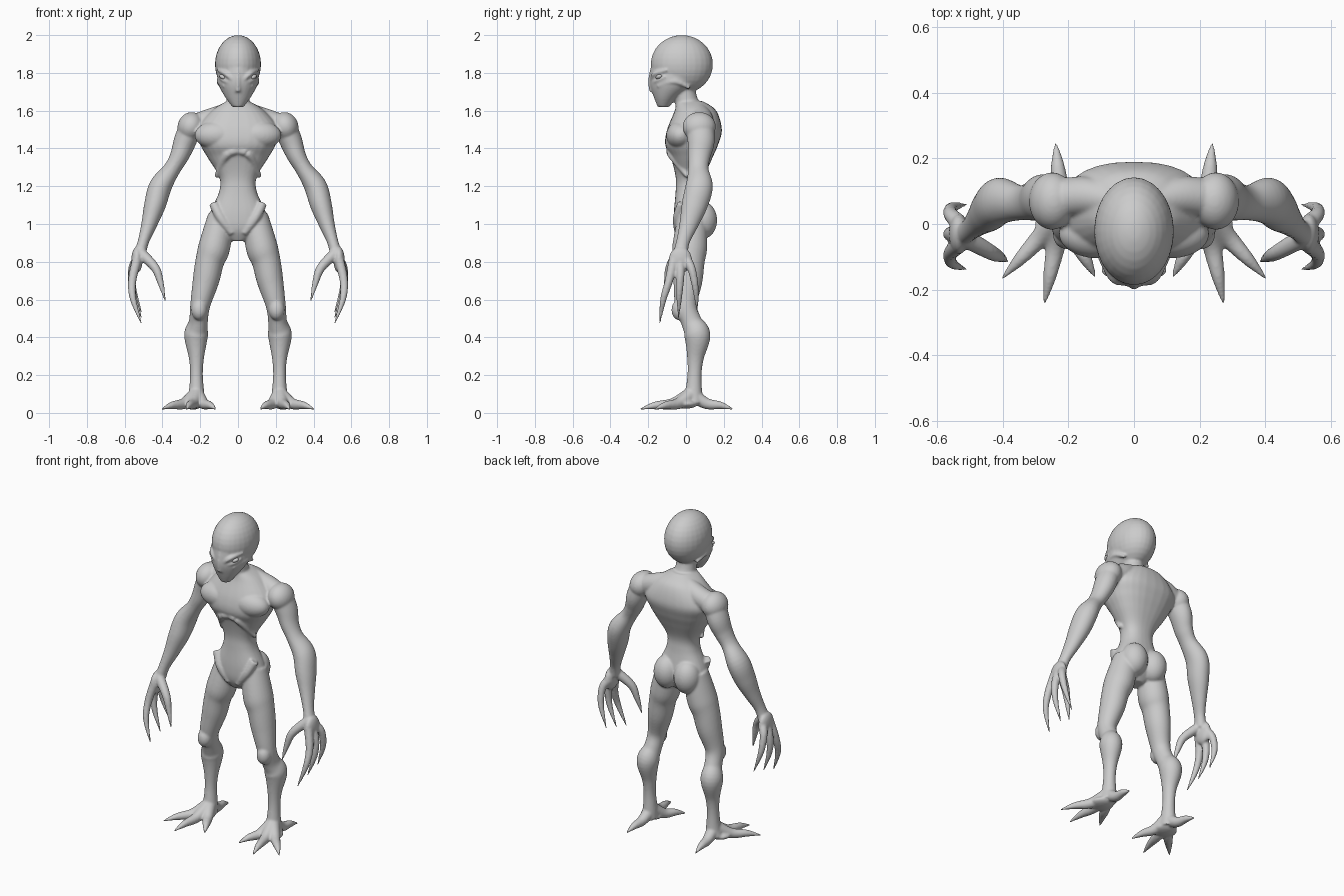
import bpy, bmesh, math
from mathutils import Vector, Matrix

cube = bpy.data.objects.get("Cube")
if cube:
    bpy.data.objects.remove(cube, do_unlink=True)

grey = (.6, .6, .6, 1)
skin = bpy.data.materials.new("grey_skin")
skin.use_nodes = True
skin.diffuse_color = grey
skin.node_tree.nodes["Principled BSDF"].inputs["Base Color"].default_value = grey

SIDES = 28
ANGLES = [math.tau * i / SIDES for i in range(SIDES)]
bm = bmesh.new()


def spline(rows, steps=6):
    """Smoothly resample rows of equal length (Catmull-Rom)."""
    rows = [Vector(row) for row in rows]
    padded = [rows[0]] + rows + [rows[-1]]
    smooth = []
    for before, start, end, after in zip(padded, padded[1:], padded[2:], padded[3:]):
        leave, arrive = (end - before) / 2, (after - start) / 2
        for step in range(steps):
            t = step / steps
            ease = t * t * (3 - 2 * t)
            smooth.append(start.lerp(end, ease) + leave * (t * (1 - t) ** 2)
                          - arrive * (t * t * (1 - t)))
    return smooth + [rows[-1]]


def bridge(rings):
    """Join rings of points into a closed surface."""
    rings = [[bm.verts.new(point) for point in ring] for ring in rings]
    for low, high in zip(rings, rings[1:]):
        for i in range(SIDES):
            bm.faces.new((low[i - 1], low[i], high[i], high[i - 1]))
    bm.faces.new(rings[0][::-1])
    bm.faces.new(rings[-1])


def stack(rows, power=2):
    """Level slices: height, half width, front y, back y."""
    def squared(value):
        return math.copysign(abs(value) ** (2 / power), value)

    bridge([[(squared(math.cos(a)) * width,
              (front + back) / 2 + squared(math.sin(a)) * (back - front) / 2, height)
             for a in ANGLES] for height, width, front, back in spline(rows)])


def tube(rows, side=1, depth=1.0):
    """Limb along a path of x, y, z, radius; depth widens it front to back."""
    rows = spline(rows)
    path = [Vector((row[0] * side, row[1], row[2])) for row in rows]
    rings = []
    for i, centre in enumerate(path):
        along = (path[min(i + 1, len(path) - 1)] - path[max(i - 1, 0)]).normalized()
        guide = Vector((0, 1, 0)) if abs(along.x) > .85 else Vector((1, 0, 0))
        across = (guide - along * guide.dot(along)).normalized()
        over = along.cross(across) * depth
        radius = max(rows[i][3], .004)
        rings.append([centre + (across * math.cos(a) + over * math.sin(a)) * radius
                      for a in ANGLES])
    bridge(rings)


def blob(centre, size, side=1, tilt=0.0):
    """Ellipsoid muscle or bone."""
    x, y, z = centre
    place = (Matrix.Translation((x * side, y, z)) @ Matrix.Rotation(tilt * side, 4, 'Y')
             @ Matrix.Diagonal((*size, 1)))
    bmesh.ops.create_uvsphere(bm, u_segments=SIDES, v_segments=16, radius=1, matrix=place)


def toe(angle, length, side):
    """Claw spreading over the ground from the ankle, angle measured from the front."""
    heading = math.radians(angle)
    rows = []
    for reach, height, radius in ((0, .1, .04), (.35, .05, .03), (.7, .04, .02), (1, .02, .004)):
        rows.append((.22 + math.sin(heading) * length * reach,
                     .03 - math.cos(heading) * length * reach, height, radius))
    tube(rows, side)


def finger(spread, side):
    """Curved claw of the hand; spread runs from -1 at the front to 1 at the back."""
    tip = .53 + .03 * spread
    tube([(.535, -.03 + .035 * spread, .81, .026),
          (.56, -.03 + .06 * spread, tip + .2, .022),
          (.555, -.035 + .085 * spread, tip + .1, .017),
          (.51, -.04 + .1 * spread, tip - .03, .004)], side)


# torso: chest, waist and hips
stack([(1.65, .06, -.05, .09), (1.6, .14, -.06, .16), (1.5, .22, -.1, .19),
       (1.42, .2, -.11, .17), (1.35, .16, -.08, .14), (1.25, .1, -.055, .1),
       (1.17, .1, -.055, .1), (1.05, .15, -.065, .12), (.97, .13, -.06, .11),
       (.91, .04, -.03, .06)], power=2.4)

# neck
tube([(0, .03, 1.56, .08), (0, 0, 1.66, .06), (0, -.02, 1.78, .06)])

# skull, narrow jaw and nose ridge
blob((0, -.022, 1.845), (.122, .165, .155))
stack([(1.87, .1, -.18, .1), (1.78, .11, -.192, .1), (1.73, .1, -.19, .05),
       (1.67, .067, -.17, -.04), (1.62, .03, -.15, -.09)])
tube([(0, -.18, 1.82, .01), (0, -.185, 1.76, .015), (0, -.18, 1.7, .015)])

for side in (1, -1):
    # slanted brow, lower eyelid and cheek bone
    tube([(.03, -.18, 1.765, .01), (.065, -.165, 1.795, .013), (.105, -.1, 1.815, .008)], side)
    tube([(.045, -.175, 1.75, .006), (.075, -.15, 1.76, .01), (.1, -.11, 1.78, .006)], side)
    tube([(.07, -.15, 1.73, .01), (.1, -.06, 1.755, .014), (.085, .02, 1.72, .01)], side)

    # shoulder cap, shoulder ridge and chest muscle
    blob((.25, .07, 1.515), (.07, .088, .078), side, tilt=-.3)
    tube([(.06, .07, 1.59, .05), (.15, .085, 1.55, .06), (.24, .075, 1.515, .06)], side)
    blob((.11, -.03, 1.47), (.12, .075, .075), side)

    # flaring rib edge
    tube([(0, -.08, 1.39, .022), (.06, -.075, 1.365, .022), (.115, .01, 1.25, .012)], side)

    # arm
    tube([(.245, .07, 1.53, .06), (.28, .08, 1.44, .06), (.31, .07, 1.36, .05),
          (.35, .065, 1.29, .045), (.41, .07, 1.2, .06), (.44, .045, 1.1, .057),
          (.47, .015, 1, .042), (.5, -.015, .91, .03), (.52, -.03, .84, .032)],
         side, depth=1.2)

    # hand: palm, three fingers and thumb
    blob((.535, -.03, .81), (.03, .062, .07), side)
    for spread in (-1, 0, 1):
        finger(spread, side)
    tube([(.52, -.04, .85, .03), (.44, -.085, .77, .024), (.41, -.1, .69, .017),
          (.385, -.115, .59, .004)], side)

    # buttock and hip crease
    blob((.07, .085, 1.02), (.078, .08, .1), side)
    tube([(.13, -.02, 1.11, .025), (.09, -.045, 1.03, .025), (.03, -.04, .95, .02)], side)

    # leg and kneecap
    tube([(.09, .035, 1.04, .07), (.125, .02, .88, .084), (.15, .015, .8, .076),
          (.17, .01, .7, .07), (.2, 0, .57, .053), (.21, .03, .48, .05),
          (.222, .06, .41, .063), (.22, .05, .29, .04), (.22, .045, .2, .034),
          (.22, .04, .1, .042), (.225, .035, .05, .05)], side, depth=1.1)
    blob((.205, -.035, .545), (.042, .042, .055), side)

    # foot: webbed sole, three toes and heel spur
    blob((.235, -.005, .048), (.068, .068, .026), side)
    for angle, length in ((-28, .22), (11, .28), (43, .27), (175, .22)):
        toe(angle, length, side)

# fuse every part into one smooth skin
mesh = bpy.data.meshes.new("body")
bm.to_mesh(mesh)
bm.free()
mesh.materials.append(skin)
body = bpy.data.objects.new("body", mesh)
bpy.context.collection.objects.link(body)
fuse = body.modifiers.new("fuse", 'REMESH')
fuse.mode = 'VOXEL'
fuse.voxel_size = .006
fuse.use_smooth_shade = True
relax = body.modifiers.new("relax", 'SMOOTH')
relax.factor = .5
relax.iterations = 8

# eyes
for side, label in ((1, "left_eye"), (-1, "right_eye")):
    bpy.ops.mesh.primitive_uv_sphere_add(segments=20, ring_count=12, radius=1,
                                         location=(.08 * side, -.143, 1.779))
    eye = bpy.context.object
    eye.name = label
    eye.scale = (.021, .016, .012)
    eye.rotation_euler = (0, -.35 * side, .7 * side)
    eye.data.materials.append(skin)
    bpy.ops.object.shade_smooth()
